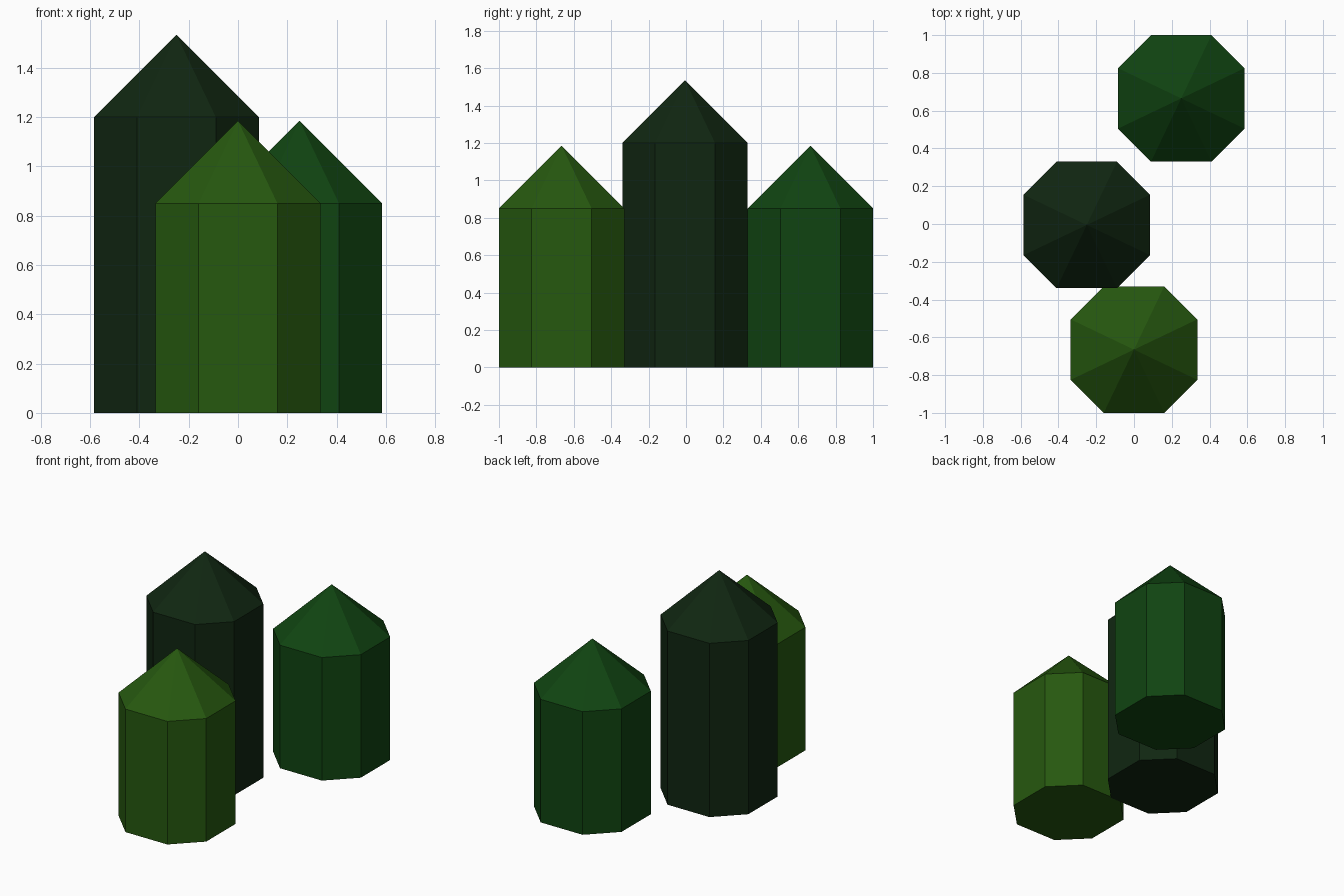
import bpy
import bmesh

cube = bpy.data.objects.get("Cube")
if cube:
    bpy.data.objects.remove(cube, do_unlink=True)

HALF = 0.335    # half width of a column
EDGE = 0.16     # half length of the sides facing x and y
ROOF = 0.335    # height of the pointed top

# Eight-sided outline, counter-clockwise
OUTLINE = [(HALF, -EDGE), (HALF, EDGE), (EDGE, HALF), (-EDGE, HALF),
           (-HALF, EDGE), (-HALF, -EDGE), (-EDGE, -HALF), (EDGE, -HALF)]


def make_material(name, srgb):
    """Flat material from 0-255 display values."""
    color = [((c / 255 + 0.055) / 1.055) ** 2.4 if c > 10 else c / 255 / 12.92
             for c in srgb] + [1.0]
    mat = bpy.data.materials.new(name)
    mat.use_nodes = True
    mat.diffuse_color = color
    bsdf = next(n for n in mat.node_tree.nodes if n.type == "BSDF_PRINCIPLED")
    bsdf.inputs["Base Color"].default_value = color
    return mat


def make_bush(name, x, y, wall, mat):
    """Closed eight-sided column with a pointed top."""
    bm = bmesh.new()
    base = bm.faces.new([bm.verts.new((px, py, 0)) for px, py in OUTLINE])
    # Raise the walls
    top = bmesh.ops.extrude_face_region(bm, geom=[base], use_keep_orig=True)
    verts = [g for g in top["geom"] if isinstance(g, bmesh.types.BMVert)]
    cap = [g for g in top["geom"] if isinstance(g, bmesh.types.BMFace)]
    bmesh.ops.translate(bm, verts=verts, vec=(0, 0, wall))
    # Raise the middle of the cap to a point
    peak = bmesh.ops.poke(bm, faces=cap)["verts"][0]
    peak.co.z = wall + ROOF
    bmesh.ops.recalc_face_normals(bm, faces=bm.faces)
    mesh = bpy.data.meshes.new(name)
    bm.to_mesh(mesh)
    bm.free()
    mesh.materials.append(mat)
    obj = bpy.data.objects.new(name, mesh)
    obj.location = (x, y, 0)
    bpy.context.collection.objects.link(obj)


# Three bushes: front, tall middle and back
make_bush("front_bush", 0.0, -0.665, 0.85, make_material("leaf green", (38, 88, 15)))
make_bush("tall_bush", -0.25, -0.005, 1.2, make_material("dark pine green", (16, 38, 17)))
make_bush("back_bush", 0.25, 0.665, 0.85, make_material("forest green", (16, 68, 17)))
